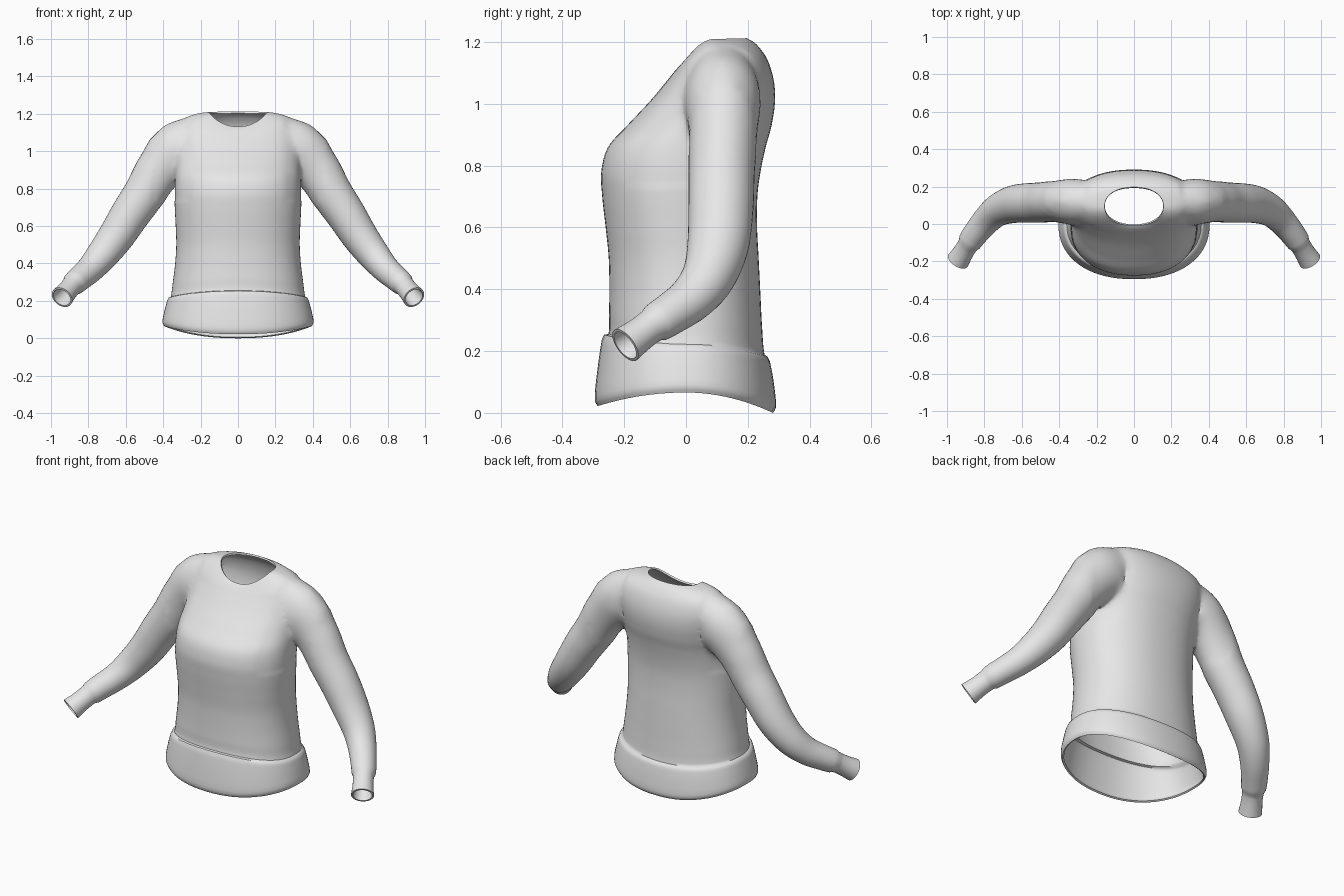
import bpy, bmesh, math
from mathutils import Vector

if "Cube" in bpy.data.objects:
    bpy.data.objects.remove(bpy.data.objects["Cube"], do_unlink=True)

fabric = bpy.data.materials.new("light grey fabric")
fabric.use_nodes = True
fabric.diffuse_color = (0.8, 0.8, 0.8, 1)
fabric.node_tree.nodes["Principled BSDF"].inputs["Base Color"].default_value = (0.8, 0.8, 0.8, 1)


def smooth_stations(stations, spacing):
    """Hermite curve through stations, stepped at roughly the given spacing."""
    p = [Vector(s) for s in stations]
    t = [0.0]
    for a, b in zip(p, p[1:]):
        t.append(t[-1] + (b - a).length)
    last = len(p) - 1
    m = []
    for i in range(len(p)):
        a, b = max(i - 1, 0), min(i + 1, last)
        m.append((p[b] - p[a]) / (t[b] - t[a]))
    out = []
    for i in range(last):
        d = t[i + 1] - t[i]
        steps = max(1, round(d / spacing))
        for k in range(steps):
            u = k / steps
            out.append(p[i] * (2*u**3 - 3*u*u + 1) + m[i] * d * (u**3 - 2*u*u + u)
                       + p[i + 1] * (3*u*u - 2*u**3) + m[i + 1] * d * (u**3 - u*u))
    return out + [p[-1]]


def loft(name, rings):
    """Closed tube through rings; the end caps get material slot 1."""
    bm = bmesh.new()
    loops = [[bm.verts.new(c) for c in ring] for ring in rings]
    n = len(loops[0])
    for a, b in zip(loops, loops[1:]):
        for i in range(n):
            j = (i + 1) % n
            bm.faces.new((a[i], a[j], b[j], b[i]))
    for loop in (loops[0], loops[-1]):
        centre = bm.verts.new(sum((v.co for v in loop), Vector()) / n)
        for i in range(n):
            bm.faces.new((loop[i], loop[(i + 1) % n], centre)).material_index = 1
    bmesh.ops.recalc_face_normals(bm, faces=bm.faces)
    me = bpy.data.meshes.new(name)
    bm.to_mesh(me)
    bm.free()
    me.materials.append(fabric)
    me.materials.append(fabric)
    ob = bpy.data.objects.new(name, me)
    bpy.context.collection.objects.link(ob)
    return ob


def spow(v, e):
    return math.copysign(abs(v) ** e, v)


# Torso: half width, front y, back y, then z at front, side and back
torso_stations = [
    (.396, -.286, .281, .022, .066, .000),
    (.404, -.295, .291, .042, .084, .018),
    (.397, -.289, .285, .120, .130, .090),
    (.378, -.272, .271, .238, .203, .168),
    (.371, -.265, .264, .253, .217, .182),
    (.360, -.251, .254, .255, .222, .188),
    (.349, -.249, .246, .320, .295, .280),
    (.336, -.248, .240, .400, .400, .400),
    (.330, -.250, .235, .500, .500, .500),
    (.333, -.260, .230, .600, .600, .600),
    (.338, -.271, .231, .700, .700, .700),
    (.340, -.274, .241, .780, .780, .780),
    (.338, -.252, .258, .860, .860, .860),
    (.335, -.190, .277, .930, .930, .930),
    (.335, -.115, .288, 1.010, 1.020, 1.010),
    (.330, -.065, .283, 1.070, 1.100, 1.080),
    (.300, -.037, .262, 1.105, 1.165, 1.145),
    (.230, -.021, .228, 1.122, 1.198, 1.192),
    (.157, -.008, .197, 1.132, 1.210, 1.212),
]
SIDES = 72
rings = []
for w, yf, yb, zf, zs, zb in smooth_stations(torso_stations, .022):
    ring = []
    for i in range(SIDES):
        a = 2 * math.pi * i / SIDES
        c, s = spow(math.cos(a), .9), spow(math.sin(a), .9)
        z_end = zb if s > 0 else zf
        ring.append((w * c, (yf + yb) / 2 + (yb - yf) / 2 * s, zs + (z_end - zs) * s * s))
    rings.append(ring)
sweater = loft("sweater", rings)

# Sleeve: centre x, y, z, then radius across and radius front to back
sleeve_stations = [
    (.170, .120, 1.060, .090, .080),
    (.300, .120, 1.028, .148, .125),
    (.420, .120, .900, .126, .112),
    (.500, .115, .775, .112, .107),
    (.575, .113, .665, .105, .105),
    (.655, .103, .540, .096, .099),
    (.730, .072, .440, .085, .086),
    (.790, .018, .370, .074, .076),
    (.850, -.055, .317, .067, .068),
    (.878, -.095, .292, .063, .064),
    (.886, -.108, .284, .056, .056),
    (.912, -.150, .253, .055, .055),
    (.941, -.196, .219, .061, .061),
]
for side, label in ((1, "left"), (-1, "right")):
    path = smooth_stations(sleeve_stations, .022)
    rings = []
    for i, s in enumerate(path):
        before, after = path[max(i - 1, 0)], path[min(i + 1, len(path) - 1)]
        along = (Vector(after[:3]) - Vector(before[:3])).normalized()
        depth = Vector((0, 1, 0))
        depth = (depth - along * depth.dot(along)).normalized()
        across = along.cross(depth)
        ring = []
        for k in range(40):
            a = 2 * math.pi * k / 40
            co = Vector(s[:3]) + across * s[3] * math.cos(a) + depth * s[4] * math.sin(a)
            ring.append((co.x * side, co.y, co.z))
        rings.append(ring)
    sleeve = loft(label + "_sleeve", rings)
    # Merge the sleeve into the torso
    bpy.context.view_layer.objects.active = sweater
    mod = sweater.modifiers.new("join", 'BOOLEAN')
    mod.operation, mod.solver, mod.object = 'UNION', 'EXACT', sleeve
    bpy.ops.object.modifier_apply(modifier=mod.name)
    bpy.data.objects.remove(sleeve, do_unlink=True)

# Open the neck, hem and wrists, then soften the shoulder seams
me = sweater.data
bm = bmesh.new()
bm.from_mesh(me)
bmesh.ops.delete(bm, geom=[f for f in bm.faces if f.material_index == 1], context='FACES')
bmesh.ops.remove_doubles(bm, verts=bm.verts, dist=.002)
bmesh.ops.triangulate(bm, faces=bm.faces)
seam = [v for v in bm.verts if .25 < abs(v.co.x) < .46 and .74 < v.co.z < 1.18]
for _ in range(7):
    bmesh.ops.smooth_vert(bm, verts=seam, factor=.5, use_axis_x=True, use_axis_y=True, use_axis_z=True)
bm.to_mesh(me)
bm.free()
me.materials.pop(index=1)

# Cloth thickness
mod = sweater.modifiers.new("thickness", 'SOLIDIFY')
mod.thickness, mod.offset = .010, -1
bpy.ops.object.modifier_apply(modifier=mod.name)

bpy.ops.object.select_all(action='DESELECT')
sweater.select_set(True)
bpy.context.view_layer.objects.active = sweater
bpy.ops.object.shade_smooth_by_angle(angle=math.radians(50))
